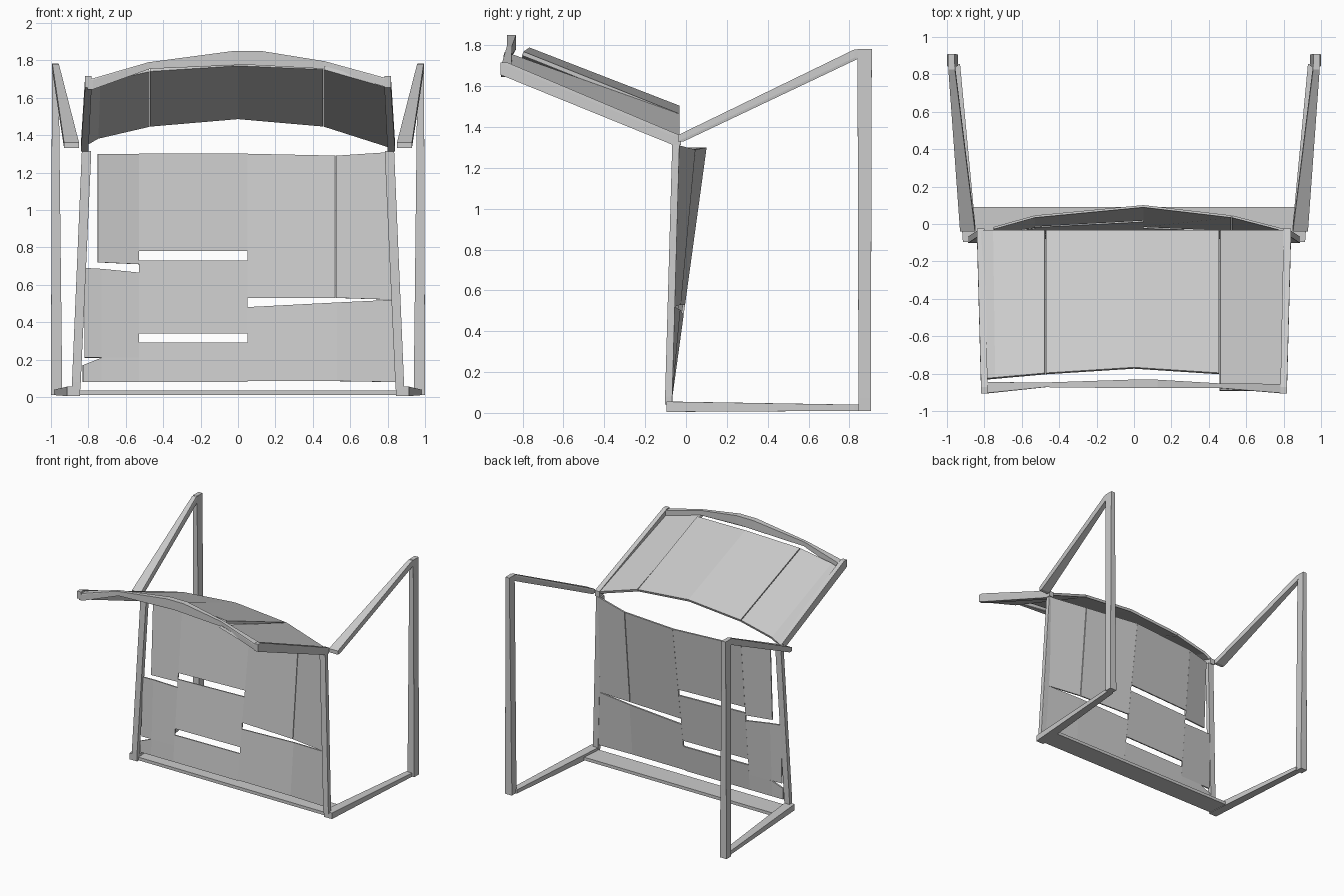
import bpy
import bmesh
from mathutils import Vector

if "Cube" in bpy.data.objects:
    bpy.data.objects.remove(bpy.data.objects["Cube"], do_unlink=True)

grey = bpy.data.materials.new("light grey")
grey.use_nodes = True
colour = (0.6, 0.6, 0.6, 1)
grey.diffuse_color = colour
grey.node_tree.nodes["Principled BSDF"].inputs["Base Color"].default_value = colour


def add_object(name, bm):
    mesh = bpy.data.meshes.new(name)
    bmesh.ops.recalc_face_normals(bm, faces=bm.faces)
    bm.to_mesh(mesh)
    bm.free()
    mesh.materials.append(grey)
    obj = bpy.data.objects.new(name, mesh)
    bpy.context.collection.objects.link(obj)
    return obj


def beam(name, start, start_size, end, end_size):
    """Tapered bar: the hull around a small box at each end."""
    bm = bmesh.new()
    for centre, size in ((start, start_size), (end, end_size)):
        for sx in (-0.5, 0.5):
            for sy in (-0.5, 0.5):
                for sz in (-0.5, 0.5):
                    offset = Vector((sx * size[0], sy * size[1], sz * size[2]))
                    bm.verts.new(Vector(centre) + offset)
    hull = bmesh.ops.convex_hull(bm, input=bm.verts)
    spare = set(hull["geom_interior"] + hull["geom_unused"])
    loose = [v for v in spare if isinstance(v, bmesh.types.BMVert) and v.is_valid]
    bmesh.ops.delete(bm, geom=loose, context="VERTS")
    return add_object(name, bm)


def sheet(name, lower, upper, thickness=0.012):
    """Thin panel between two matching rows of points."""
    bm = bmesh.new()
    low = [bm.verts.new(p) for p in lower]
    up = [bm.verts.new(p) for p in upper]
    for i in range(len(low) - 1):
        bm.faces.new((low[i], low[i + 1], up[i + 1], up[i]))
    obj = add_object(name, bm)
    solid = obj.modifiers.new("thickness", "SOLIDIFY")
    solid.thickness = thickness
    solid.offset = 0
    return obj


def profile(table, x):
    """Piecewise linear lookup in (x, value) pairs."""
    for (xa, a), (xb, b) in zip(table, table[1:]):
        if x <= xb:
            return a + (b - a) * (x - xa) / (xb - xa)
    return table[-1][1]


# Backrest surface: flat at the bottom, bowed to the rear at the top
bow = [(-0.85, -0.05), (-0.53, 0.04), (0.05, 0.095), (0.53, 0.04), (0.85, -0.045)]


def back_point(x, z):
    top = profile(bow, x)
    return (x, -0.075 + (top + 0.075) * (z - 0.06) / 1.24, z)


def back_panel(name, xs, bottoms, tops):
    sheet(name, [back_point(x, z) for x, z in zip(xs, bottoms)],
          [back_point(x, z) for x, z in zip(xs, tops)])


# Backrest panels with narrow gaps between them
back_panel("back_right_upper", (-0.75, -0.53), (0.72, 0.71), (1.3, 1.3))
back_panel("back_right_middle", (-0.82, -0.73, -0.53), (0.21, 0.21, 0.21), (0.69, 0.685, 0.665))
back_panel("back_right_lower", (-0.83, -0.73, -0.53), (0.08, 0.08, 0.08), (0.17, 0.21, 0.21))
for i, (low, high) in enumerate(((0.08, 0.29), (0.34, 0.73), (0.78, 1.3))):
    back_panel(f"back_centre_{i + 1}", (-0.53, 0.05), (low, low), (high, high))
back_panel("back_left_upper_inner", (0.05, 0.52), (0.53, 0.53), (1.3, 1.29))
back_panel("back_left_upper_outer", (0.525, 0.83), (0.53, 0.52), (1.29, 1.31))
back_panel("back_left_lower", (0.05, 0.53, 0.84), (0.085, 0.085, 0.08), (0.48, 0.505, 0.52))

# Seat strips, arched across the width
rear = [(-0.82, 1.35), (-0.75, 1.39), (-0.47, 1.455), (0, 1.495), (0.46, 1.455), (0.82, 1.34)]
front = [(-0.82, 1.66), (-0.75, 1.69), (-0.47, 1.75), (0, 1.78), (0.46, 1.76), (0.82, 1.66)]
depth = [(-0.82, -0.83), (-0.47, -0.8), (0, -0.77), (0.46, -0.8)]


def seat_strip(name, xs, nose=None):
    rows = ([], [])
    for x in xs:
        y = nose if nose else profile(depth, x)
        rows[0].append((x, -0.035, profile(rear, x)))
        rows[1].append((x * 0.985 if abs(x) > 0.7 else x, y, profile(front, x)))
    sheet(name, *rows, thickness=0.02)


seat_strip("seat_right", (-0.82, -0.75, -0.475))
seat_strip("seat_centre", (-0.47, 0, 0.455))
seat_strip("seat_left", (0.46, 0.82), nose=-0.89)

# Front seat rail, in tapering lengths
rail = [((-0.79, -0.875, 1.67), (0.03, 0.06, 0.05)),
        ((-0.475, -0.86, 1.772), (0.01, 0.025, 0.035)),
        ((0.05, -0.855, 1.815), (0.15, 0.045, 0.07)),
        ((0.46, -0.865, 1.775), (0.01, 0.025, 0.04)),
        ((0.795, -0.88, 1.68), (0.03, 0.05, 0.04))]
for i, (a, b) in enumerate(zip(rail, rail[1:])):
    beam(f"seat_front_rail_{i + 1}", *a, *b)

# Bars of the frame, the same on both sides
for side, label in ((-1, "right"), (1, "left")):
    beam(f"{label}_rear_post", (side * 0.97, 0.875, 0.04), (0.06, 0.06, 0.06),
         (side * 0.977, 0.875, 1.765), (0.035, 0.07, 0.035))
    beam(f"{label}_arm", (side * 0.975, 0.84, 1.76), (0.035, 0.03, 0.04),
         (side * 0.89, -0.025, 1.345), (0.08, 0.03, 0.03))
    beam(f"{label}_floor_rail", (side * 0.955, 0.84, 0.025), (0.05, 0.03, 0.03),
         (side * 0.88, -0.07, 0.03), (0.07, 0.05, 0.05))
    beam(f"{label}_back_rail", (side * 0.865, -0.085, 0.06), (0.045, 0.035, 0.04),
         (side * 0.81, -0.05, 1.305), (0.05, 0.035, 0.02))
    beam(f"{label}_seat_rail", (side * 0.82, -0.045, 1.335), (0.04, 0.04, 0.045),
         (side * 0.8, -0.89, 1.685), (0.035, 0.035, 0.06))

# Cross bar at the floor
beam("floor_cross_bar", (-0.85, 0.005, 0.022), (0.02, 0.17, 0.025),
     (0.85, 0.005, 0.022), (0.02, 0.17, 0.025))
